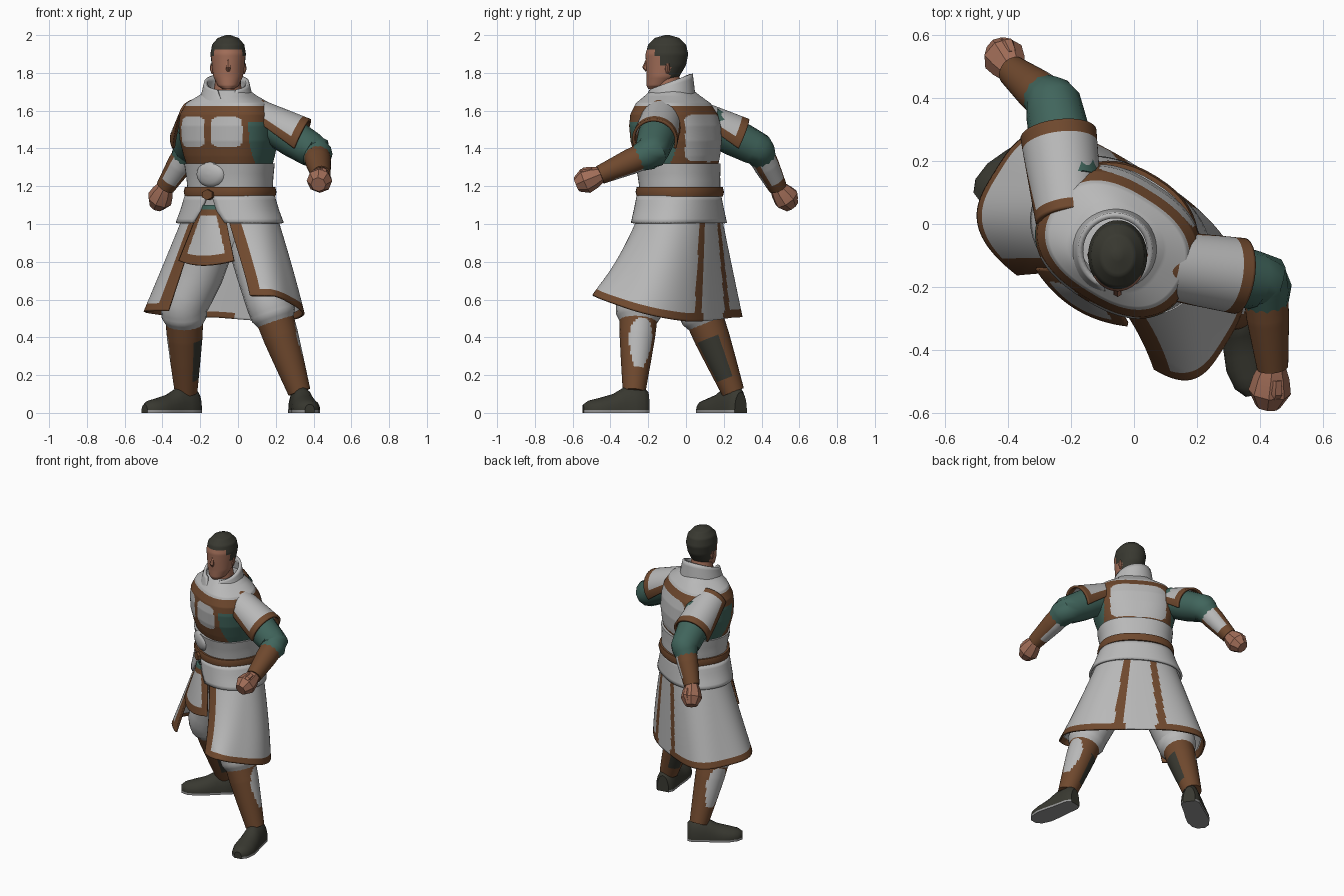
import bpy, bmesh, math
from mathutils import Vector

if "Cube" in bpy.data.objects:
    bpy.data.objects.remove(bpy.data.objects["Cube"])

WHITE, BROWN, TEAL, SKIN, DARK, SOLE = range(6)
MATS = []
for name, rgb in (("pale_cloth", (.48, .48, .48)), ("brown_leather", (.16, .066, .027)), ("teal_cloth", (.052, .13, .107)),
                  ("skin", (.36, .155, .098)), ("dark_olive", (.04, .04, .03)), ("grey_sole", (.3, .3, .3))):
    MATS.append(bpy.data.materials.new(name))
    MATS[-1].diffuse_color = (*rgb, 1)

# Body frame: torso is twisted about z and leans a little forward
CO, SI, OX, OY = .85, .53, -.042, -.033
def lean(z): return min(1, max(0, (z - 1.2) / .5))
def P(u, v, z):
    return Vector((OX + CO*u + SI*v - .013*lean(z), OY - SI*u + CO*v - .04*lean(z), z))
def L(p):
    x, y = p.x - OX + .013*lean(p.z), p.y - OY + .04*lean(p.z)
    return CO*x - SI*y, SI*x + CO*y
def se(a, b, p, th):
    s, c = math.sin(th), math.cos(th)
    return a*math.copysign(abs(s)**(2/p), s), -b*math.copysign(abs(c)**(2/p), c)
def angles(n): return [math.tau*j/n for j in range(n)]
def resample(keys, n):
    out = []
    for i in range(n + 1):
        f = i/n*(len(keys) - 1)
        j = min(int(f), len(keys) - 2)
        out.append([q + (w - q)*(f - j) for q, w in zip(keys[j], keys[j+1])])
    return out

def grid(name, rows, col=WHITE, closed=True, thick=0, angle=40):
    """Skin rows of points; col is a material index or rule(centre, normal, t, s)."""
    bm = bmesh.new()
    V = [[bm.verts.new(p) for p in r] for r in rows]
    n, m, ts = len(rows), len(rows[0]), []
    for i in range(n - 1):
        for j in range(m if closed else m - 1):
            k = (j + 1) % m
            bm.faces.new((V[i][j], V[i][k], V[i+1][k], V[i+1][j]))
            ts.append(((i + .5)/(n - 1), (j + .5)/m))
    if closed:
        bm.faces.new(V[0][::-1])
        bm.faces.new(V[-1])
        ts += [(0, .5), (1, .5)]
    bmesh.ops.recalc_face_normals(bm, faces=bm.faces)
    for f, (t, s) in zip(bm.faces, ts):
        f.material_index = col(f.calc_center_median(), f.normal, t, s) if callable(col) else col
    me = bpy.data.meshes.new(name)
    bm.to_mesh(me)
    bm.free()
    for m_ in MATS: me.materials.append(m_)
    ob = bpy.data.objects.new(name, me)
    bpy.context.collection.objects.link(ob)
    if thick:
        md = ob.modifiers.new("thickness", 'SOLIDIFY')
        md.thickness, md.offset = thick, 0
    if angle:
        bpy.context.view_layer.objects.active = ob
        ob.select_set(True)
        bpy.ops.object.shade_smooth_by_angle(angle=math.radians(angle))
        ob.select_set(False)

def loft(name, keys, col=WHITE, steps=8, n=48, p=2.3):
    """Keys (z, a, b) in the twisted body frame."""
    grid(name, [[P(*se(a, b, p, h), z) for h in angles(n)] for z, a, b in resample(keys, steps)], col)

def frame(d, ref):
    up = (ref - d*ref.dot(d)).normalized()
    return up, d.cross(up)

def tube(name, keys, col, n=20, steps=20, angle=40, ref=(0, 0, 1)):
    """Keys (x, y, z, radius)."""
    ks, rows = resample(keys, steps), []
    for i, k in enumerate(ks):
        d = (Vector(ks[min(i+1, steps)][:3]) - Vector(ks[max(i-1, 0)][:3])).normalized()
        up, sd = frame(d, Vector(ref))
        rows.append([Vector(k[:3]) + k[3]*(up*math.cos(h) + sd*math.sin(h)) for h in angles(n)])
    grid(name, rows, col, angle=angle)

# Chest armour: rounded plates in brown leather, teal flanks
def chest_col(c, nrm, t, s):
    (u, v), z = L(c), c.z
    u = abs(u)
    if z > 1.625: return WHITE
    if z > 1.585: return BROWN
    if v < 0 and ((u - .103)/.087)**4 + ((z - 1.488)/.083)**4 < 1: return WHITE
    if v > 0 and (u/.18)**6 + ((z - 1.455)/.125)**6 < 1: return WHITE
    return TEAL if u > .215 and z < 1.54 else BROWN
loft("chest", [(1.28, .215, .18), (1.36, .238, .2), (1.44, .258, .212), (1.52, .264, .21), (1.58, .258, .197),
               (1.64, .225, .165), (1.68, .15, .13), (1.71, .11, .1)], chest_col, 84, 144, 2.5)

# Waist sash, medallion, belt, hips
loft("waist_band", [(1.17, .224, .196), (1.25, .23, .2), (1.32, .24, .207)])
grid("medallion", [[P(.085*math.sin(a)*math.cos(h), -.195 - .028*math.cos(a), 1.262 + .066*math.sin(a)*math.sin(h))
                    for h in angles(20)] for a in (.05, .4, .8, 1.2, 1.57)])
loft("belt", [(1.145, .238, .21), (1.17, .244, .216), (1.195, .238, .21)], BROWN, 2)
grid("belt_knot", [[P(.035*math.sin(h), v, 1.155 + .028*math.cos(h)) for h in angles(6)] for v in (-.2, -.23)], BROWN, angle=0)
loft("hips", [(.84, .17, .12), (.95, .22, .16), (1.15, .225, .185)])

# Peplum: open shell, front gap set by half-widths
def shell(a, b, p, gl, gr, n):
    h0, h1 = math.asin((gr/a)**(p/2)), math.tau - math.asin((gl/a)**(p/2))
    return [se(a, b, p, h0 + (h1 - h0)*j/n) for j in range(n + 1)]
grid("peplum", [[P(u, v if v < 0 else v*.94, z) for u, v in shell(a, b, 2.3, g, g, 60)] for z, a, b, g in resample(
     [(1.15, .232, .203, .015), (1.07, .26, .212, .05), (1.005, .29, .218, .1)], 6)], closed=False, thick=.015)

# Skirt with trimmed edges and two back stripes, plus plain lining
rows, NS, NT = [], 220, 50
for i in range(NT + 1):
    t, row = i/NT, []
    for u, v in shell(.258 + .182*t, .19 + .055*t, 2.2 + 1.2*t, .08 + .13*t, .1 + .2*t, NS):
        k, v = max(-1, min(1, u/.2)), v - .04*t
        if u > 0:
            v -= .085*t*(u/.44)**2
            u *= 1 + .05*t
        f = max(-1, min(1, -v/.26))
        row.append(P(u, v, 1.03 + t*(.53 + .05*f + k*(.01 + .03*f) - 1.03)))
    rows.append(row)
def skirt_col(c, nrm, t, s):
    u, v = L(c)
    if v > 0 and .06 + .06*t < abs(u) < .1 + .075*t: return BROWN
    if v > .08 and abs(u) < .1: return WHITE
    return BROWN if min(s, 1 - s) < .045 or t > .91 else WHITE
grid("skirt", rows, skirt_col, closed=False, thick=.012)
grid("skirt_lining", [[p.lerp(Vector((OX, OY - .03, p.z)), .035) for p in r[6:-6:4]] for r in rows[2:-3:5]], closed=False)

# Front tabard
def tab_col(c, nrm, t, s):
    if t < .08: return TEAL
    return BROWN if (.065 + .105*t)*(1 - abs(2*s - 1)) < .04 or t > .83 or t < .18 else WHITE
grid("front_tabard", [[P(s*(.065 + .105*t), -.215 - .055*t + .04*s*s, 1.1 - .32*t + .025*t*s*s)
     for s in (j/25 - 1 for j in range(51))] for t in (i/50 for i in range(51))], tab_col, closed=False, thick=.015)

# Arms: pauldron, sleeve, bracer with pale plates, fist
def arm(side, inner, hem, sh, el, wr, hand, plates):
    S, E, W, H, el = map(Vector, (inner, hem, wr, hand, el))
    up, sd = frame((E - S).normalized(), Vector((0, 0, 1)))
    def pt(t, q):
        h = q*math.radians(85 + 30*t)
        return S + (E - S)*t + (.1 + .014*t)*(up*math.cos(h) + sd*math.sin(h))
    grid(side + "_pauldron", [[pt(i/36, j/30 - 1) for j in range(61)] for i in range(37)],
         lambda c, nm, t, s: BROWN if t > .87 or t < .12 or abs(2*s - 1) > .78 else WHITE, closed=False, thick=.015)
    fore = W - el
    f = fore.normalized()
    tube(side + "_sleeve", [(*sh, .1), (*((Vector(sh) + el)/2), .1), (*(el - fore*.02), .09), (*(el + fore*.25), .07)], TEAL, 12, 12)
    outs = [(Vector(o) - f*f.dot(Vector(o))).normalized() for o in plates]
    tube(side + "_bracer", [(*(el + fore*.02), .072), (*(el + fore*.4), .068), (*W, .05)],
         lambda c, nm, t, s: WHITE if .25 < t < .85 and any(nm.dot(o) > .68 for o in outs) else BROWN, 36, 30)
    d, o = (H - W).normalized(), outs[0]
    tube(side + "_fist", [(*(W - d*.01), .04), (*(W + d*.035), .058), (*(W + d*.085), .068), (*(W + d*.135), .04)], SKIN, 8, 3, 30)
    b = W + d*.03 - o*.04
    tube(side + "_thumb", [(*b, .02), (*(b + d*.04 - o*.01), .024), (*(b + d*.075), .014)], SKIN, 6, 2)
arm("left", (.07, -.125, 1.565), (.335, -.165, 1.445), (.17, -.13, 1.53), (.415, -.19, 1.375),
    (.44, -.455, 1.26), (.43, -.54, 1.225), [(-.3, -.1, -1)])
arm("right", (-.205, .01, 1.565), (-.24, .285, 1.445), (-.2, .12, 1.53), (-.26, .385, 1.39),
    (-.385, .485, 1.195), (-.42, .54, 1.12), [(-.1, -1, -.3), (.7, .5, -.3)])

# Legs: trousers, boot shaft with side panels, shoe with sole
def leg(side, hip, knee, ankle, heel, toe_dir, outer, inner):
    K, A, o, q = Vector(knee), Vector(ankle), Vector(outer).normalized(), Vector(inner).normalized()
    d = A - K
    tube(side + "_trousers", [(*hip, .14), (*((Vector(hip) + K)/2), .135), (*(K - d*.12), .125),
                              (*(K + d*.03), .12), (*(K + d*.17), .085)], WHITE, 20, 16, ref=(0, -1, 0))
    def bcol(c, nm, t, s):
        w = .72 + .2*abs(t - .44)**2/.1
        if nm.dot(o) > w and .1 < t < .78: return WHITE
        return DARK if nm.dot(q) > .74 and .33 < t < .85 else BROWN
    tube(side + "_boot", [(*(K + d*.06), .1), (*(K + d*.3), .094), (*(K + d*.6), .08), (*A, .06)], bcol, 48, 40, ref=(0, -1, 0))
    f, rows = Vector((*toe_dir, 0)).normalized(), []
    for s, w, h in resample([(0, .04, .11), (.03, .06, .14), (.13, .064, .135), (.19, .07, .1),
                             (.26, .072, .08), (.32, .055, .065), (.35, .025, .045)], 12):
        arc = [(w*math.cos(a), .018 + (h - .018)*math.sin(a)) for a in (math.pi*j/10 for j in range(11))]
        sec = [(w, 0), (w, .014)] + arc + [(-w, .014), (-w, 0)]
        rows.append([Vector((*heel, 0)) + f*s + Vector((-f.y*x, f.x*x, z)) for x, z in sec])
    grid(side + "_shoe", rows, lambda c, nm, t, s: SOLE if c.z < .0145 else DARK)
leg("left", (.07, -.09, .95), (.185, -.25, .53), (.325, -.275, .11), (.32, -.2), (.17, -.98), (1, .25, 0), (-.75, .66, 0))
leg("right", (-.14, .02, .95), (-.285, .09, .52), (-.275, .25, .11), (-.215, .29), (-.8, -.6), (-.9, .35, 0), (.9, -.35, 0))

# Head, with hair picked out by height and depth
HX = -.052
def hair(c, nm, t, s):
    y, z = c.y, c.z
    return DARK if z > 1.928 or (y > -.17 and z > 1.885) or (y > -.135 and z > 1.84) or (y > -.085 and z > 1.77) else SKIN
head = [(1.715, .03, .035, -.165), (1.732, .055, .06, -.148), (1.78, .078, .086, -.122), (1.84, .087, .106, -.106),
        (1.9, .094, .113, -.101), (1.95, .085, .1, -.1), (1.985, .055, .065, -.1), (2.0, .012, .012, -.1)]
grid("head", [[(HX + a*math.sin(h), cy - b*math.cos(h), z) for h in angles(40)] for z, a, b, cy in resample(head, 42)], hair)
tube("nose", [(HX, -.203, 1.875, .008), (HX, -.217, 1.828, .015), (HX, -.206, 1.812, .01)], SKIN, 6, 2, ref=(0, -1, 0))
for q, side in ((1, "left"), (-1, "right")):
    tube(side + "_ear", [(HX + q*.082, -.098, 1.795, .006), (HX + q*.084, -.098, 1.82, .013),
                         (HX + q*.085, -.096, 1.85, .009)], SKIN, 8, 2, ref=(0, -1, 0))
tube("neck", [(-.055, -.09, 1.6, .085), (-.055, -.095, 1.7, .075), (HX, -.1, 1.78, .065)], SKIN, 20, 4, ref=(0, -1, 0))

# Raised collar, open at the front
rows = []
for t in (i/6 for i in range(7)):
    h0 = .05 + .4*t
    rows.append([(-.06 + (.14 - .03*t)*math.sin(h), -.085 - (.132 - .02*t)*math.cos(h), 1.63 + t*(.12 - .045*math.cos(h)))
                 for h in (h0 + (math.tau - 2*h0)*j/40 for j in range(41))])
grid("collar", rows, WHITE, closed=False, thick=.018)

for m in bpy.data.materials:
    if m.users and not m.is_grease_pencil:
        m.use_nodes = True
        m.node_tree.nodes["Principled BSDF"].inputs["Base Color"].default_value = m.diffuse_color
